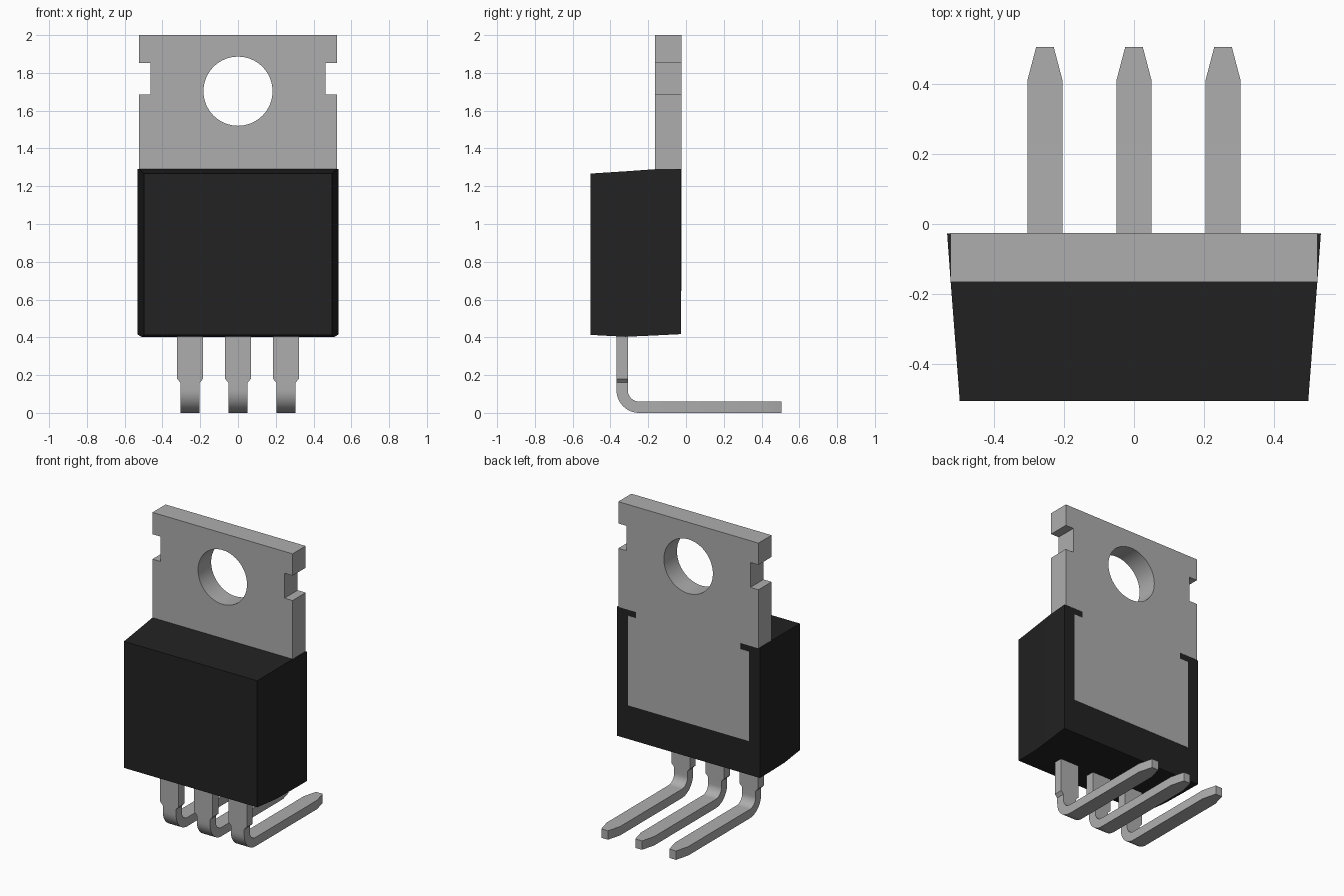
import bpy, bmesh
from math import sin, cos, pi, radians
from mathutils import Vector

cube = bpy.data.objects.get("Cube")
if cube:
    bpy.data.objects.remove(cube, do_unlink=True)


def make_material(name, value, metallic=0.0):
    mat = bpy.data.materials.new(name)
    mat.use_nodes = True
    colour = (value, value, value, 1)
    mat.diffuse_color = colour
    mat.node_tree.nodes["Principled BSDF"].inputs["Base Color"].default_value = colour
    return mat


metal = make_material("tinned metal grey", 0.42)
plastic = make_material("black plastic", 0.016)


def finish(bm, name, mat):
    bmesh.ops.recalc_face_normals(bm, faces=bm.faces)
    mesh = bpy.data.meshes.new(name)
    bm.to_mesh(mesh)
    bm.free()
    obj = bpy.data.objects.new(name, mesh)
    bpy.context.collection.objects.link(obj)
    mesh.materials.append(mat)
    bpy.ops.object.select_all(action="DESELECT")
    obj.select_set(True)
    bpy.context.view_layer.objects.active = obj
    bpy.ops.object.shade_smooth_by_angle(angle=radians(20))
    return obj


def loft(name, sections, mat):
    """Skin a row of four-cornered sections and cap both ends."""
    bm = bmesh.new()
    rings = [[bm.verts.new(p) for p in section] for section in sections]
    for a, b in zip(rings, rings[1:]):
        for i in range(4):
            j = (i + 1) % 4
            bm.faces.new((a[i], a[j], b[j], b[i]))
    bm.faces.new(rings[0])
    bm.faces.new(rings[-1])
    return finish(bm, name, mat)


# Moulded body: drafted on every side, sections run from front to back
body_sections = []
for y, half, low, high in [(-0.505, 0.497, 0.413, 1.267), (-0.32, 0.511, 0.403, 1.279),
                           (-0.165, 0.523, 0.41, 1.29), (-0.027, 0.533, 0.417, 1.29)]:
    body_sections.append([(-half, y, low), (half, y, low), (half, y, high), (-half, y, high)])
loft("body", body_sections, plastic)

# Mounting tab: mirrored outline with edge notches and a round hole
TAB_FRONT, TAB_BACK = -0.165, -0.025
half_outline = [(0.452, 0.645), (0.452, 1.25), (0.39, 1.25), (0.39, 1.29), (0.523, 1.29),
                (0.523, 1.685), (0.463, 1.685), (0.463, 1.853), (0.523, 1.853), (0.523, 2.0)]
outline = half_outline + [(-x, z) for x, z in reversed(half_outline)]
SEGMENTS = 64
hole = [(0.183 * cos(2 * pi * i / SEGMENTS), 1.703 + 0.183 * sin(2 * pi * i / SEGMENTS))
        for i in range(SEGMENTS)]
bm = bmesh.new()
edges = []
for loop in (outline, hole):
    verts = [bm.verts.new((x, TAB_FRONT, z)) for x, z in loop]
    edges += [bm.edges.new((v, verts[(i + 1) % len(verts)])) for i, v in enumerate(verts)]
bmesh.ops.triangle_fill(bm, edges=edges, use_beauty=True, use_dissolve=False)
extruded = bmesh.ops.extrude_face_region(bm, geom=bm.faces[:], use_keep_orig=True)
moved = [g for g in extruded["geom"] if isinstance(g, bmesh.types.BMVert)]
bmesh.ops.translate(bm, verts=moved, vec=(0, TAB_BACK - TAB_FRONT, 0))
finish(bm, "mounting_tab", metal)

# Leads: wide shoulder, narrow neck, right-angle bend, tapered tip
WIDE, NARROW, TIP = 0.069, 0.05, 0.025
INNER, OUTER = 0.06, 0.12
CENTRE_Y, CENTRE_Z = -0.248, 0.12
BEND_STEPS = 12


def lead_sections(x):
    # Each station: outer (y, z), inner (y, z), half width
    front, back = CENTRE_Y - OUTER, CENTRE_Y - INNER
    stations = [((front, z), (back, z), w) for z, w in [(0.45, WIDE), (0.18, WIDE), (0.16, NARROW)]]
    for i in range(BEND_STEPS + 1):
        a = pi / 2 * i / BEND_STEPS
        outer, inner = [(CENTRE_Y - r * cos(a), CENTRE_Z - r * sin(a)) for r in (OUTER, INNER)]
        stations.append((outer, inner, NARROW))
    stations += [((y, 0), (y, OUTER - INNER), w) for y, w in [(0.41, NARROW), (0.505, TIP)]]
    return [[(x - w, *o), (x + w, *o), (x + w, *i), (x - w, *i)] for o, i, w in stations]


for name, x in (("right_lead", -0.254), ("middle_lead", 0), ("left_lead", 0.254)):
    loft(name, lead_sections(x), metal)
